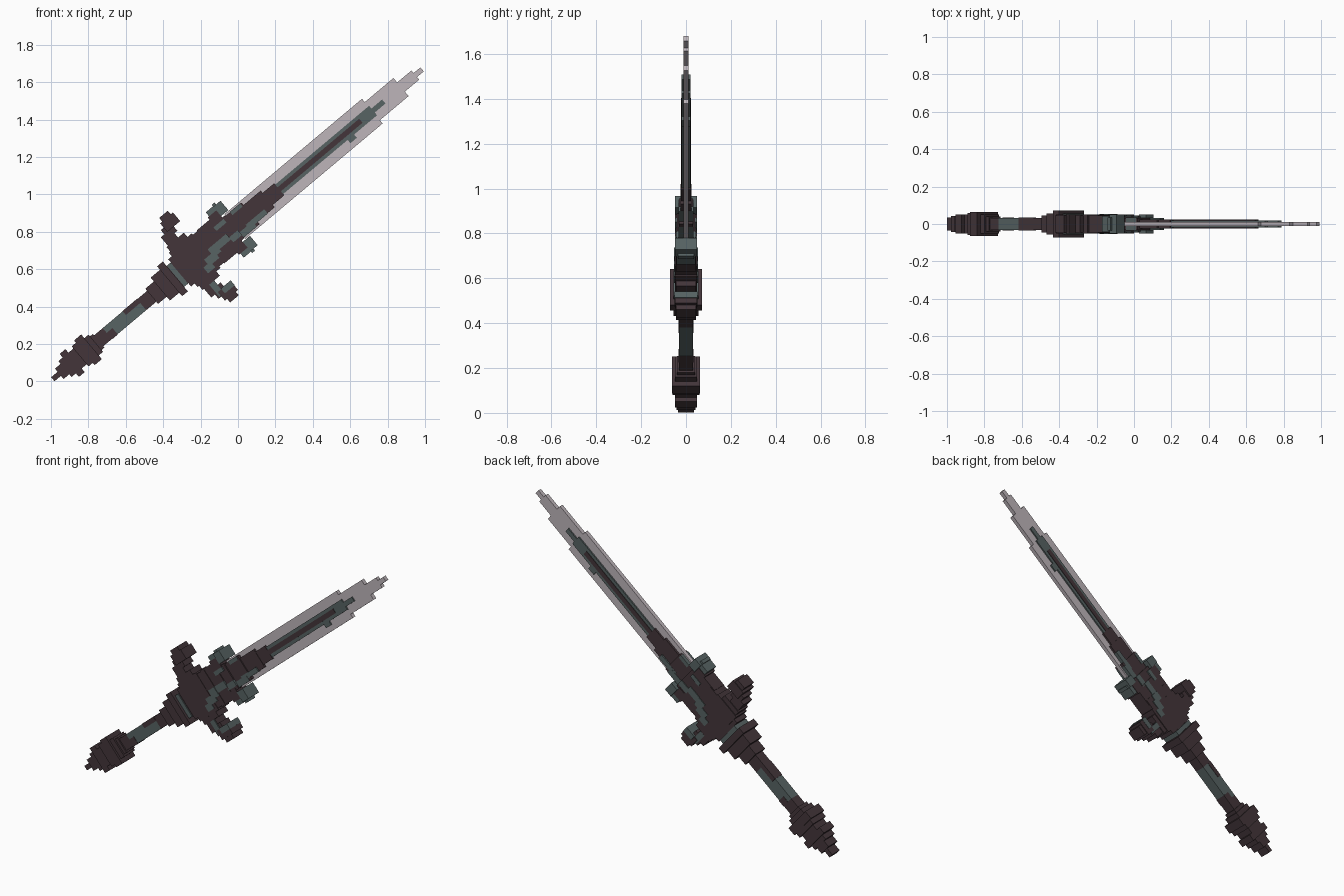
import bpy
import bmesh
from math import radians
from mathutils import Matrix, Vector

cube = bpy.data.objects.get("Cube")
if cube:
    bpy.data.objects.remove(cube, do_unlink=True)


def material(name, rgb):
    mat = bpy.data.materials.new(name)
    mat.use_nodes = True
    colour = (*rgb, 1)
    mat.diffuse_color = colour
    shader = mat.node_tree.nodes["Principled BSDF"]
    shader.inputs["Base Color"].default_value = colour
    shader.inputs["Roughness"].default_value = 0.8
    return mat


dark = material("dark plum", (.056, .036, .042))
teal = material("grey teal", (.095, .125, .125))
steel = material("pale steel", (.51, .46, .49))

# The sword is laid out along local x, then tilted up from its pommel tip
TILT = Matrix.Translation((-.99, 0, .012)) @ Matrix.Rotation(radians(-40), 4, "Y")


def build(name, mat, boxes):
    """Join boxes given as (start, end, low, high, half depth)."""
    bm = bmesh.new()
    for start, end, low, high, depth in boxes:
        centre = Vector((start + end, 0, low + high)) / 2
        size = Matrix.Diagonal((end - start, 2 * depth, high - low, 1))
        bmesh.ops.create_cube(bm, size=1, matrix=TILT @ Matrix.Translation(centre) @ size)
    mesh = bpy.data.meshes.new(name)
    bm.to_mesh(mesh)
    bm.free()
    mesh.materials.append(mat)
    obj = bpy.data.objects.new(name, mesh)
    bpy.context.collection.objects.link(obj)
    return obj


def stack(name, mat, start, steps):
    """Stepped blocks centred on the axis: (end, half width, half depth)."""
    boxes = []
    for end, half, depth in steps:
        boxes.append((start, end, -half, half, depth))
        start = end
    return build(name, mat, boxes)


def mirrored(boxes):
    return boxes + [(a, b, -high, -low, d) for a, b, low, high, d in boxes]


# Pommel and grip
stack("pommel", dark, 0, [
    (.045, .014, .035), (.085, .036, .042), (.115, .055, .043),
    (.155, .08, .05), (.19, .055, .05), (.22, .07, .06),
    (.27, .086, .063), (.3, .06, .05), (.32, .048, .04)])
stack("grip_lower_end", dark, .32, [(.38, .038, .032)])
stack("grip_wrap", teal, .38, [(.62, .038, .032)])
stack("grip_upper_end", dark, .62, [(.69, .038, .032)])
build("grip_patches", dark, [
    (.52, .62, .012, .04, .034), (.38, .42, -.04, .005, .034)])

# Collar between grip and guard
stack("collar", dark, .69, [
    (.75, .053, .045), (.815, .08, .055), (.855, .104, .071), (.885, .07, .05)])
stack("collar_ring", teal, .857, [(.883, .073, .056)])

# Guard body tapering toward the blade
stack("guard_body", dark, .885, [
    (.91, .095, .048), (1.07, .12, .05), (1.13, .11, .048),
    (1.21, .092, .045), (1.27, .08, .04)])

# Guard arms ending in square knobs
build("guard_arms", dark, mirrored([
    (.92, 1.04, .11, .15, .045), (.93, 1.0, .14, .21, .04),
    (.955, 1.02, .18, .24, .04), (.975, 1.065, .21, .27, .05),
    (.99, 1.05, .26, .295, .045)]))
build("lower_arm_patch", teal, [
    (.965, .998, -.235, -.15, .046), (1.0, 1.068, -.24, -.206, .052)])

# Small wings beside the blade root
build("wing_roots", dark, mirrored([
    (1.1, 1.2, .08, .115, .045), (1.19, 1.25, .07, .13, .045)]))
build("wing_tips", teal, mirrored([
    (1.2, 1.25, .11, .158, .042), (1.25, 1.3, .09, .155, .05),
    (1.25, 1.27, .14, .168, .035)]))

# Teal patches crossing the guard faces
build("guard_patches", teal, [
    (1.0, 1.05, -.1, -.06, .053), (1.03, 1.1, -.075, -.03, .053),
    (1.08, 1.13, -.055, 0, .053), (1.13, 1.21, -.04, 0, .049),
    (1.2, 1.27, -.06, -.025, .045), (1.18, 1.25, .045, .07, .048)])

# Blade with stepped point
stack("blade", steel, 1.27, [
    (2.23, .086, .012), (2.43, .063, .012), (2.53, .032, .012), (2.577, .014, .012)])

# Raised spine and its dark core
stack("spine_root", dark, 1.27, [
    (1.38, .075, .032), (1.5, .058, .025), (1.58, .042, .023)])
build("spine_root_patches", teal, [
    (1.27, 1.36, -.076, -.04, .034), (1.32, 1.45, -.06, -.03, .033),
    (1.3, 1.37, .055, .077, .034)])
stack("spine", teal, 1.58, [
    (2.13, .033, .02), (2.235, .033, .02), (2.31, .014, .02)])
build("spine_notch", teal, [(2.03, 2.075, -.056, -.03, .02)])
stack("spine_core", dark, 1.56, [(2.15, .014, .023)])
